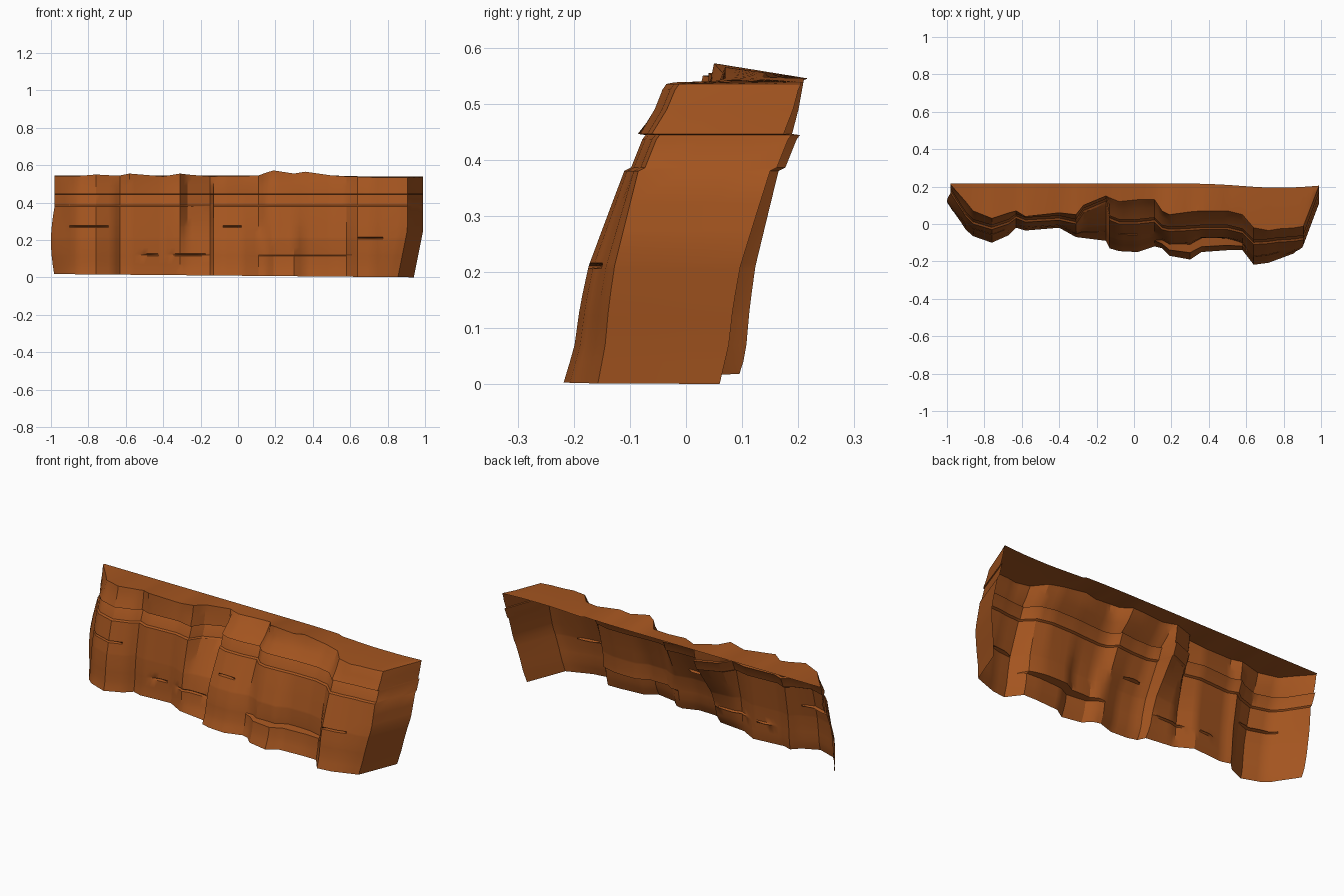
import bpy, bmesh, math

if "Cube" in bpy.data.objects:
    bpy.data.objects.remove(bpy.data.objects["Cube"])

# Cliff columns, left to right: x, y at the foot, y under the ledge, y at the rim, rim height
COLS = [
    (-.98, .095, .165, .21, .542), (-.90, -.03, .04, .12, .542), (-.86, -.065, .0, .07, .542),
    (-.76, -.10, -.03, .03, .55), (-.67, -.06, .0, .06, .545), (-.63, -.02, .03, .07, .545),
    (-.58, -.035, .01, .04, .555), (-.40, -.02, .02, .06, .54), (-.31, -.07, .0, .05, .555),
    (-.27, -.075, .06, .10, .55), (-.15, -.09, .11, .15, .54), (-.13, -.13, .02, .14, .54),
    (-.08, -.145, .0, .12, .542), (.02, -.15, .0, .13, .542), (.11, -.12, .01, .13, .545),
    (.15, -.13, -.03, .07, .56), (.19, -.17, -.04, .05, .572), (.30, -.19, -.035, .065, .555),
    (.36, -.15, -.03, .07, .565), (.50, -.14, -.03, .07, .545), (.58, -.14, -.05, .05, .54),
    (.64, -.218, -.11, -.02, .538), (.72, -.207, -.105, -.035, .535),
    (.855, -.157, -.085, -.012, .535), (.94, .06, .15, .205, .535)]

# Share of the backward lean reached at each height below the ledge
LEAN = [(0, 0), (.07, .18), (.14, .27), (.21, .41), (.30, .72), (.38, 1)]
ROWS = [0, .04, .07, .115, .121, .128, .16, .206, .211, .216, .24, .268, .273, .278, .32, .38]

# Short horizontal cracks: x start, x end, height, depth
CRACKS = [(.65, .77, .211, .02), (-.90, -.70, .273, .02), (-.08, .02, .273, .02),
          (-.36, -.16, .121, .012), (-.51, -.44, .121, .012)]


def lerp(a, b, t):
    return a + (b - a) * t


def lean(z):
    for (z0, f0), (z1, f1) in zip(LEAN, LEAN[1:]):
        if z <= z1:
            return lerp(f0, f1, (z - z0) / (z1 - z0))
    return 1


def window(x, a, b):
    """Rounded bump between a and b."""
    return math.sin(math.pi * (x - a) / (b - a)) ** .5 if a < x < b else 0


def wall_y(x, yb, ym, z):
    y = lerp(yb, ym, lean(z))
    # set back the wall above the low boulder shelf
    if z > .118:
        y += .045 * window(x, .12, .60) * max(0, 1 - (z - .118) / .25)
    for a, b, h, d in CRACKS:
        if abs(z - h) < .002:
            y += d * window(x, a, b)
    return y


def column(x, yb, ym, yt, zt):
    pts = []
    end = .05 if x > .8 else 0

    def add(y, z):
        bow = -.02 * math.sin(math.pi * min(z / .385, 1)) if x < -.95 else 0
        pts.append((x + end * min(1, z / .25) + bow, y, z))

    foot = .009 * (1 - x)
    for z in ROWS:
        add(wall_y(x, yb, ym, z), max(z, foot * (1 - z / .04) + z if z < .04 else z))
    # ledge band, groove and overhanging lip
    add(ym + .012, .386)
    add(ym + .032, .436)
    add(ym + .038, .444)
    add(ym + .024, .446)
    # upper band and rim
    add(max(lerp(ym + .024, yt, .55), ym + .024), .49)
    add(lerp(ym + .024, yt, .85), .525)
    add(yt, zt)
    # top cap running to the straight back edge
    back = .217 - .022 * math.exp(-((x - .75) / .25) ** 2)
    add(max(yt, lerp(yt, back, .4)), lerp(zt, .545, .4))
    add(max(yt, back), .545 if x < .5 else .538)
    return pts


# Resample the columns so cracks have enough resolution
samples = []
for a, b in zip(COLS, COLS[1:]):
    n = max(1, round((b[0] - a[0]) / .025))
    samples += [[lerp(p, q, k / n) for p, q in zip(a, b)] for k in range(n)]
samples.append(COLS[-1])

# Open rock-face shell
bm = bmesh.new()
grid = [[bm.verts.new(p) for p in column(*s)] for s in samples]
for c0, c1 in zip(grid, grid[1:]):
    for j in range(len(c0) - 1):
        bm.faces.new((c0[j], c1[j], c1[j + 1], c0[j + 1]))
bmesh.ops.remove_doubles(bm, verts=bm.verts, dist=.0005)
mesh = bpy.data.meshes.new("cliff_face")
bm.to_mesh(mesh)
bm.free()
cliff = bpy.data.objects.new("cliff_face", mesh)
bpy.context.collection.objects.link(cliff)

# Brown rock colour
rock = bpy.data.materials.new("brown_rock")
rock.diffuse_color = (.37, .09, .014, 1)
rock.use_nodes = True
rock.node_tree.nodes["Principled BSDF"].inputs["Base Color"].default_value = rock.diffuse_color
mesh.materials.append(rock)

bpy.context.view_layer.objects.active = cliff
cliff.select_set(True)
bpy.ops.object.shade_smooth_by_angle(angle=math.radians(30))
